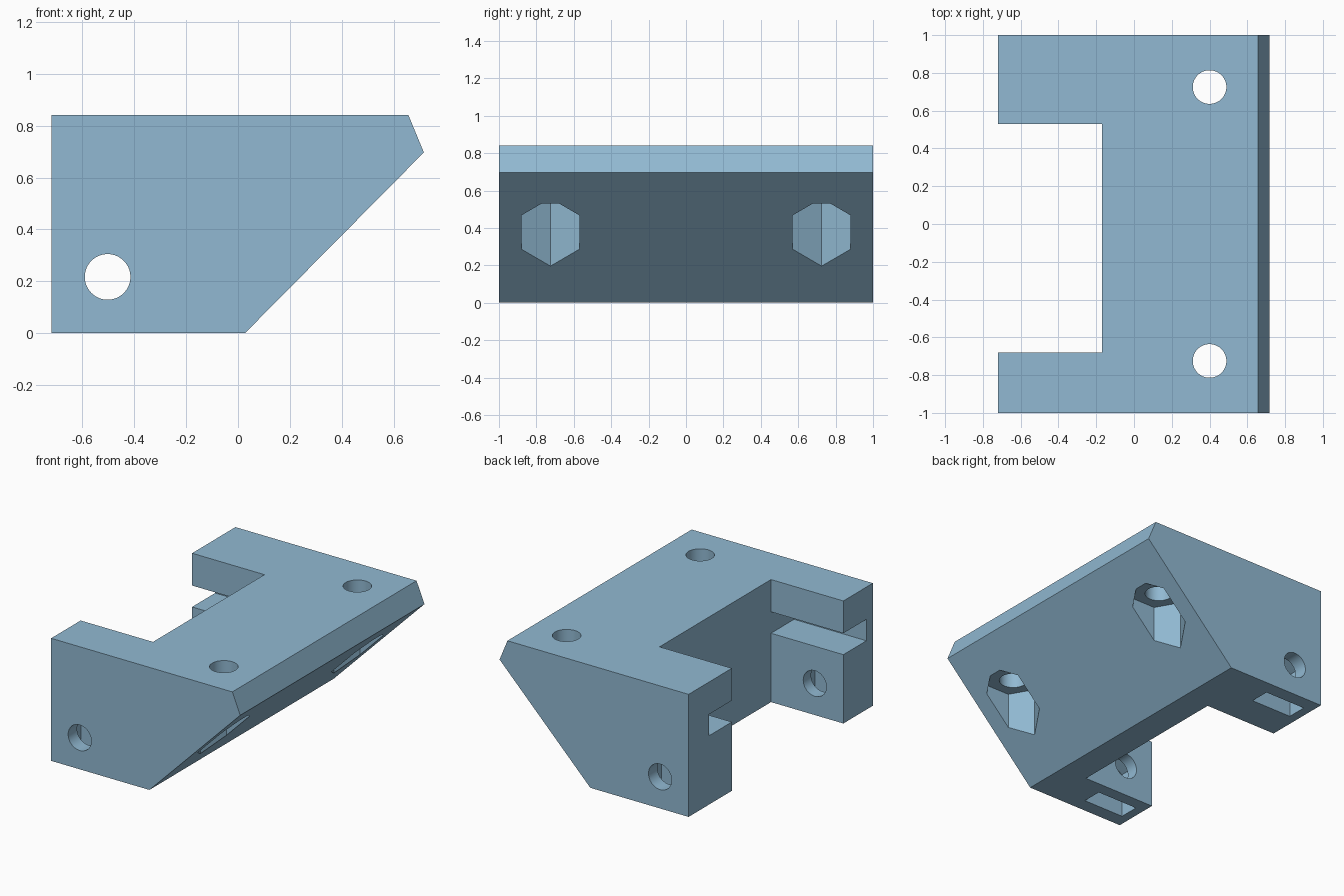
import bpy, bmesh, math
from mathutils import Vector

if "Cube" in bpy.data.objects:
    bpy.data.objects.remove(bpy.data.objects["Cube"])

# one flat colour
blue = bpy.data.materials.new("steel_blue")
blue.diffuse_color = (0.283, 0.485, 0.645, 1)
blue.use_nodes = True
blue.node_tree.nodes["Principled BSDF"].inputs["Base Color"].default_value = blue.diffuse_color


def prism(name, points, start, extrude):
    """Extrude a flat outline; start maps a 2D point to 3D."""
    bm = bmesh.new()
    face = bm.faces.new([bm.verts.new(start(a, b)) for a, b in points])
    out = bmesh.ops.extrude_face_region(bm, geom=[face])
    moved = [v for v in out["geom"] if isinstance(v, bmesh.types.BMVert)]
    bmesh.ops.translate(bm, verts=moved, vec=Vector(extrude))
    bmesh.ops.recalc_face_normals(bm, faces=bm.faces)
    mesh = bpy.data.meshes.new(name)
    bm.to_mesh(mesh)
    bm.free()
    mesh.materials.append(blue)
    obj = bpy.data.objects.new(name, mesh)
    bpy.context.collection.objects.link(obj)
    return obj


def ring(ca, cb, r, n, turn=0.0):
    return [(ca + r * math.cos(turn + 2 * math.pi * i / n),
             cb + r * math.sin(turn + 2 * math.pi * i / n)) for i in range(n)]


def side_prism(name, points, y0, y1):
    return prism(name, points, lambda x, z: (x, y0, z), (0, y1 - y0, 0))


def up_prism(name, points, z0, z1):
    return prism(name, points, lambda x, y: (x, y, z0), (0, 0, z1 - z0))


def rect(a0, a1, b0, b1):
    return [(a0, b0), (a1, b0), (a1, b1), (a0, b1)]


# sloped body
body = side_prism("bracket_body", [(-0.72, 0), (0.027, 0), (0.717, 0.697),
                                   (0.657, 0.842), (-0.72, 0.842)], -1, 1)

# rear recess between the arms, and the cross hole through both arms
cutters = [
    up_prism("recess_cutter", rect(-0.9, -0.17, -0.68, 0.53), -0.2, 1.1),
    side_prism("cross_hole_cutter", ring(-0.503, 0.217, 0.088, 64), -1.2, 1.2),
]

# grooves on the inner faces of the arms
for y0, y1 in ((-0.93, -0.6), (0.45, 0.78)):
    cutters.append(side_prism("groove_cutter", rect(-0.9, -0.17, 0.473, 0.62), y0, y1))

HEX = 0.155 / math.cos(math.pi / 6)  # nut corner radius
for s in (-1, 1):
    # vertical bolt hole and the nut pocket below it
    cutters.append(up_prism("bolt_hole_cutter", ring(0.4, s * 0.725, 0.089, 64), -0.2, 1.1))
    cutters.append(up_prism("nut_pocket_cutter", ring(0.4, s * 0.725, HEX, 6), -0.2, 0.53))
    # nut slot open at the bottom, with a pointed top
    x, z = -0.503, 0.217
    slot = [(x - 0.155, -0.2), (x + 0.155, -0.2), (x + 0.155, z + HEX / 2),
            (x, z + HEX), (x - 0.155, z + HEX / 2)]
    cutters.append(side_prism("nut_slot_cutter", slot, s * 0.765, s * 0.903))

for cutter in cutters:
    cutter.hide_render = True
    mod = body.modifiers.new("cut", "BOOLEAN")
    mod.operation = "DIFFERENCE"
    mod.solver = "EXACT"
    mod.object = cutter

# bake the cuts and remove the cutters
graph = bpy.context.evaluated_depsgraph_get()
baked = bpy.data.meshes.new_from_object(body.evaluated_get(graph))
body.modifiers.clear()
body.data = baked
for cutter in cutters:
    bpy.data.objects.remove(cutter)

# smooth hole walls, sharp edges elsewhere
bpy.context.view_layer.objects.active = body
body.select_set(True)
bpy.ops.object.shade_smooth_by_angle(angle=math.radians(25))
